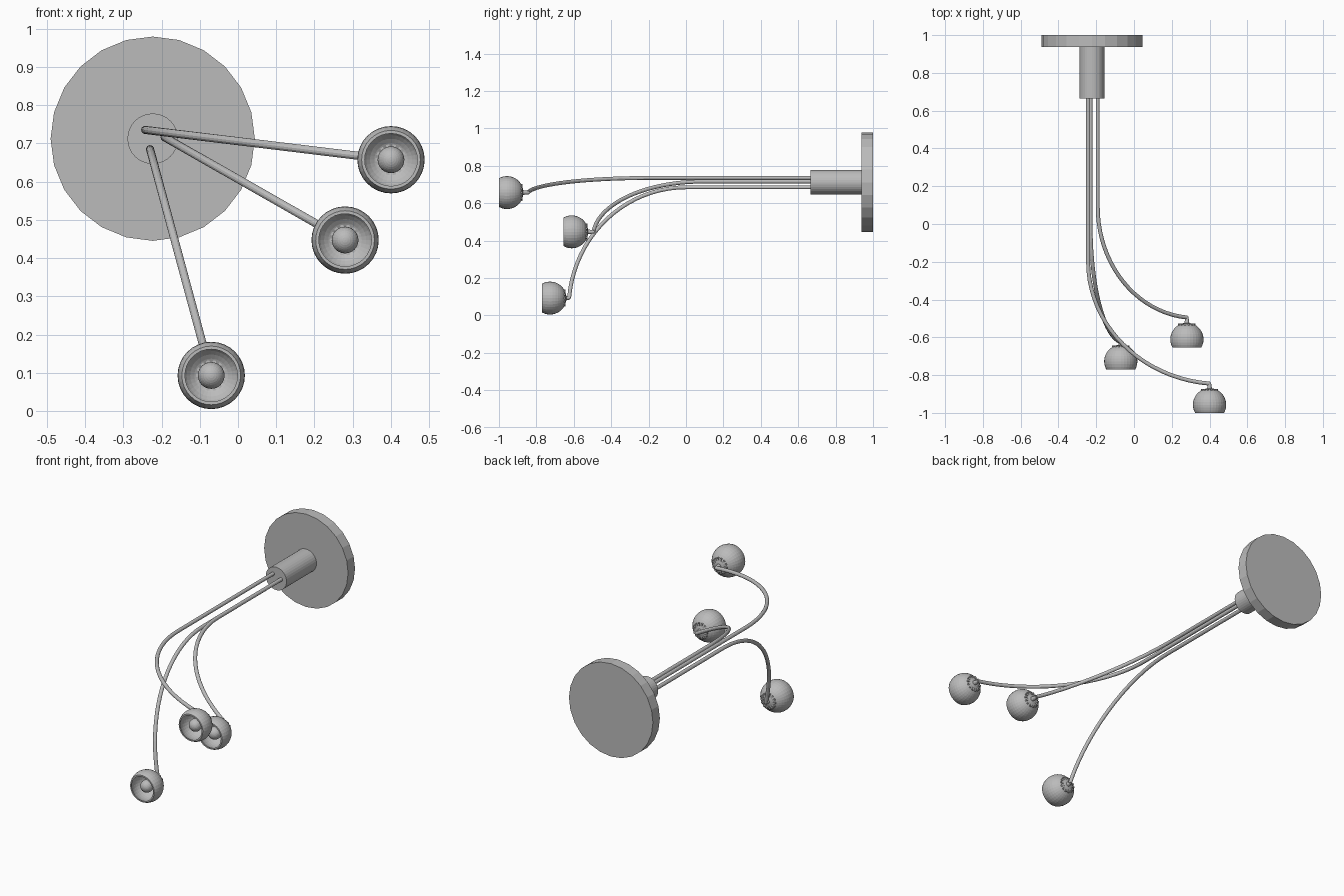
import bpy, bmesh, math
from mathutils import Vector, Matrix

if "Cube" in bpy.data.objects:
    bpy.data.objects.remove(bpy.data.objects["Cube"], do_unlink=True)

grey = bpy.data.materials.new("satin_grey")
grey.use_nodes = True
grey.diffuse_color = (0.5, 0.5, 0.5, 1)
grey.node_tree.nodes["Principled BSDF"].inputs["Base Color"].default_value = (0.5, 0.5, 0.5, 1)

TO_FRONT = Matrix.Rotation(math.radians(90), 4, "X")   # local +z points to -y


def finish(name, bm, location=(0, 0, 0)):
    mesh = bpy.data.meshes.new(name)
    bm.to_mesh(mesh)
    bm.free()
    mesh.materials.append(grey)
    ob = bpy.data.objects.new(name, mesh)
    ob.location = location
    bpy.context.collection.objects.link(ob)
    return ob


def cylinder(name, centre, y0, y1, r0, r1, sides):
    bm = bmesh.new()
    bmesh.ops.create_cone(bm, cap_ends=True, segments=sides, radius1=r0,
                          radius2=r1, depth=abs(y1 - y0), matrix=TO_FRONT)
    return finish(name, bm, (centre[0], (y0 + y1) / 2, centre[1]))


def rod(name, start, bend_y, end, sides=12, radius=0.0105):
    """Straight run out of the stem, then a swept elliptical bend to the lamp."""
    sweep = math.radians(85)
    x0, z0 = start
    path = [Vector((x0, 0.68, z0))]
    steps = 20
    for i in range(steps + 1):
        t = sweep * i / steps
        side = (1 - math.cos(t)) / (1 - math.cos(sweep))
        ahead = math.sin(t) / math.sin(sweep)
        path.append(Vector((x0 + (end[0] - x0) * side,
                            bend_y + (end[1] - bend_y) * ahead,
                            z0 + (end[2] - z0) * side)))
    # the bend is planar, so its normal is a constant frame axis
    across = Vector((end[0] - x0, 0, end[2] - z0)).normalized()
    binormal = across.cross(Vector((0, 1, 0)))
    bm = bmesh.new()
    rings = []
    for i, p in enumerate(path):
        tangent = (path[min(i + 1, len(path) - 1)] - path[max(i - 1, 0)]).normalized()
        normal = binormal.cross(tangent)
        angles = [2 * math.pi * k / sides for k in range(sides)]
        rings.append([bm.verts.new(p + radius * (normal * math.cos(a) + binormal * math.sin(a)))
                      for a in angles])
    for a, b in zip(rings, rings[1:]):
        for k in range(sides):
            n = (k + 1) % sides
            bm.faces.new((a[k], a[n], b[n], b[k]))
    bm.faces.new(rings[0])
    bm.faces.new(rings[-1])
    bmesh.ops.recalc_face_normals(bm, faces=bm.faces)
    finish(name, bm)


def shade(name, centre, sides=32):
    """Hollow globe, open at the front."""
    outer, inner, cut = 0.088, 0.081, 0.043
    bm = bmesh.new()
    first, last, steps = math.radians(3), math.pi / 2 + math.asin(cut / outer), 12
    arc = [first + (last - first) * i / steps for i in range(steps + 1)]
    profile = [(outer * math.sin(a), -outer * math.cos(a)) for a in arc]
    last = math.pi / 2 + math.asin(cut / inner)
    arc = [first + (last - first) * i / steps for i in range(steps + 1)]
    profile += [(inner * math.sin(a), -inner * math.cos(a)) for a in reversed(arc)]
    verts = [bm.verts.new((r, 0, z)) for r, z in profile]
    edges = [bm.edges.new(pair) for pair in zip(verts, verts[1:] + verts[:1])]
    bmesh.ops.spin(bm, geom=verts + edges, axis=(0, 0, 1), cent=(0, 0, 0),
                   angle=2 * math.pi, steps=sides)
    bmesh.ops.remove_doubles(bm, verts=bm.verts, dist=0.0001)
    bmesh.ops.recalc_face_normals(bm, faces=bm.faces)
    bm.transform(TO_FRONT)
    finish(name, bm, centre)


def vent_ring(name, centre, count=14):
    """Small radial teeth around the back of the globe."""
    bm = bmesh.new()
    for i in range(count):
        place = (Matrix.Rotation(2 * math.pi * i / count, 4, "Z")
                 @ Matrix.Translation((0.038, 0, -0.077))
                 @ Matrix.Diagonal((0.016, 0.009, 0.014, 1)))
        bmesh.ops.create_cube(bm, size=1, matrix=place)
    bm.transform(TO_FRONT)
    finish(name, bm, centre)


def bulb(name, centre):
    bm = bmesh.new()
    bmesh.ops.create_uvsphere(bm, u_segments=24, v_segments=16, radius=0.035, matrix=TO_FRONT)
    finish(name, bm, centre)


# Wall mount
MOUNT = (-0.223, 0.712)
cylinder("wall_plate", MOUNT, 0.937, 1.0, 0.267, 0.267, 24)
cylinder("stem", MOUNT, 0.665, 0.94, 0.066, 0.066, 32)

# Arms: rod start (x, z), start of bend, rod end, globe centre y
arms = {
    "upper": ((-0.243, 0.735), -0.2, (0.40, -0.845, 0.657), -0.957),
    "middle": ((-0.192, 0.716), 0.09, (0.28, -0.495, 0.447), -0.611),
    "lower": ((-0.23, 0.685), 0.0, (-0.07, -0.625, 0.093), -0.727),
}
for label, (start, bend_y, end, globe_y) in arms.items():
    centre = (end[0], globe_y, end[2])
    rod(label + "_rod", start, bend_y, end)
    cylinder(label + "_neck", (end[0], end[2]), end[1] + 0.005, globe_y + 0.08, 0.008, 0.014, 12)
    cylinder(label + "_bulb_socket", (end[0], end[2]), globe_y + 0.084, globe_y + 0.02, 0.018, 0.018, 16)
    shade(label + "_globe_shade", centre)
    vent_ring(label + "_vent_ring", centre)
    bulb(label + "_bulb", centre)
